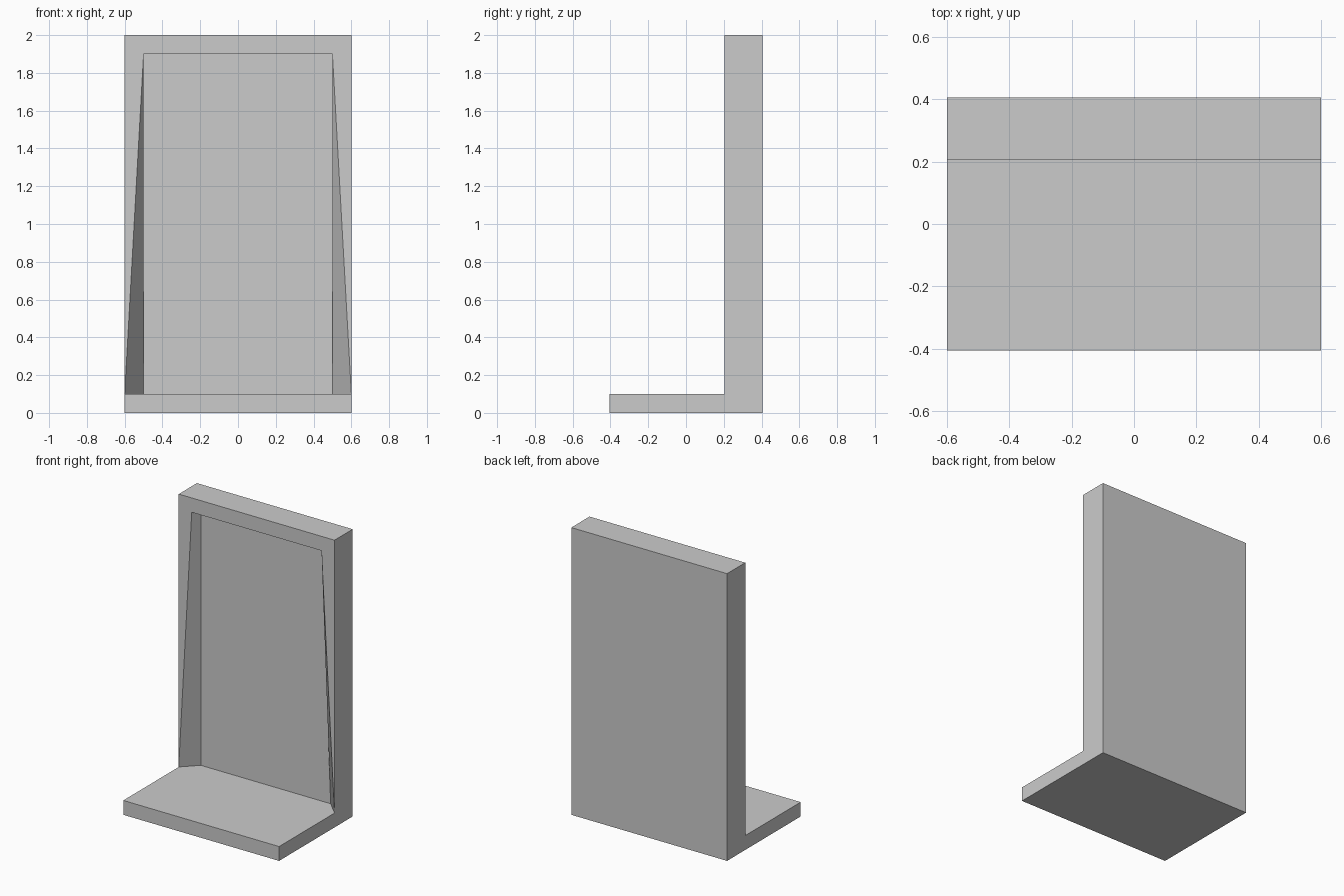
import bpy
import bmesh

cube = bpy.data.objects.get("Cube")
if cube:
    bpy.data.objects.remove(cube, do_unlink=True)

# Plain grey material
grey = bpy.data.materials.new("light grey")
grey.use_nodes = True
colour = (0.6, 0.6, 0.6, 1)
grey.diffuse_color = colour
grey.node_tree.nodes["Principled BSDF"].inputs["Base Color"].default_value = colour

# Main dimensions
half_width, half_depth, height = 0.6, 0.405, 2.0
base_top, wall_front, recess_back = 0.1, 0.205, 0.305
recess_half, recess_top = 0.5, 1.9

bm = bmesh.new()


def half(side):
    """Named corners of one side; side is -1 or +1."""
    outer, inner = side * half_width, side * recess_half
    points = {
        "toe": (outer, -half_depth, 0),
        "heel": (outer, half_depth, 0),
        "back_top": (outer, half_depth, height),
        "front_top": (outer, wall_front, height),
        "step": (outer, wall_front, base_top),
        "lip": (outer, -half_depth, base_top),
        "rim": (inner, wall_front, recess_top),
        "deep_low": (inner, recess_back, base_top),
        "deep_high": (inner, recess_back, recess_top),
    }
    return {name: bm.verts.new(co) for name, co in points.items()}


right, left = half(-1), half(1)

# L-shaped end faces and the slanted cheeks of the recess
for s in (right, left):
    bm.faces.new([s[n] for n in ("toe", "heel", "back_top", "front_top", "step", "lip")])
    bm.faces.new([s[n] for n in ("rim", "step", "deep_low", "deep_high")])

# Faces spanning both sides: bottom, back, top, base front, frame, floor,
# recess back wall and recess ceiling
spans = [
    ("toe", "heel"),
    ("heel", "back_top"),
    ("back_top", "front_top"),
    ("lip", "toe"),
    ("step", "front_top"),
    ("lip", "step", "deep_low"),
    ("deep_low", "deep_high"),
    ("deep_high", "rim"),
]
for names in spans:
    loop = [right[n] for n in names] + [left[n] for n in reversed(names)]
    if names == ("step", "front_top"):
        loop += [left["rim"], right["rim"]]
    bm.faces.new(loop)

bmesh.ops.recalc_face_normals(bm, faces=bm.faces)
mesh = bpy.data.meshes.new("recessed_wall_with_base")
bm.to_mesh(mesh)
bm.free()
mesh.materials.append(grey)
wall = bpy.data.objects.new("recessed_wall_with_base", mesh)
bpy.context.collection.objects.link(wall)
